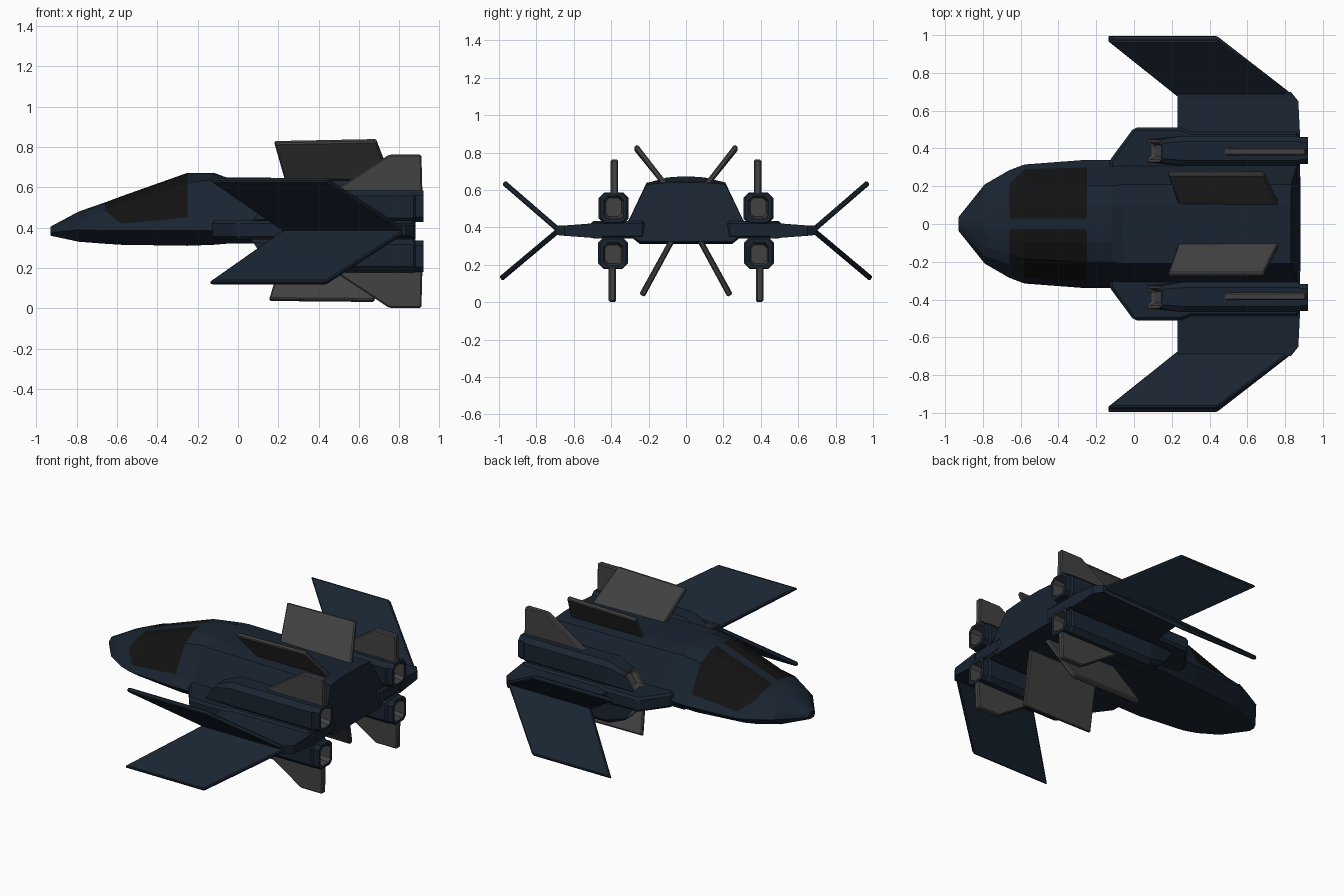
import bpy, bmesh
from mathutils import Vector

if "Cube" in bpy.data.objects:
    bpy.data.objects.remove(bpy.data.objects["Cube"])


def material(name, r, g, b):
    m = bpy.data.materials.new(name)
    m.diffuse_color = (r, g, b, 1)
    m.use_nodes = True
    m.node_tree.nodes["Principled BSDF"].inputs["Base Color"].default_value = m.diffuse_color
    return m


NAVY = material("navy", 0.010, 0.018, 0.031)
GREY = material("dark_grey", 0.055, 0.055, 0.055)
BLACK = material("canopy_black", 0.006, 0.006, 0.006)


def loft(name, rings, mats, paint=None, mirror=True, bevel=0):
    """Skin closed rings of equal length; paint(i, k) gives a material slot (k = -1 for caps)."""
    bm = bmesh.new()
    vs = [[bm.verts.new(p) for p in r] for r in rings]
    n = len(rings[0])
    paint = paint or (lambda i, k: 0)
    for i in range(len(vs) - 1):
        for k in range(n):
            q = (k + 1) % n
            f = bm.faces.new((vs[i][k], vs[i][q], vs[i + 1][q], vs[i + 1][k]))
            f.material_index = paint(i, k)
    for i in (0, len(vs) - 1):
        bm.faces.new(vs[i]).material_index = paint(i, -1)
    bmesh.ops.recalc_face_normals(bm, faces=bm.faces)
    me = bpy.data.meshes.new(name)
    bm.to_mesh(me)
    bm.free()
    ob = bpy.data.objects.new(name, me)
    bpy.context.collection.objects.link(ob)
    for m in mats:
        me.materials.append(m)
    if bevel:
        b = ob.modifiers.new("edge", 'BEVEL')
        b.width, b.segments = bevel, 1
    if mirror:
        ob.modifiers.new("mirror", 'MIRROR').use_axis = (False, True, False)
    return ob


def plate(name, pts, thick, mat, bevel=0.007):
    """Flat panel of a given thickness."""
    p = [Vector(c) for c in pts]
    nrm = (p[1] - p[0]).cross(p[2] - p[0]).normalized() * thick / 2
    return loft(name, [[v - nrm for v in p], [v + nrm for v in p]], [mat], bevel=bevel)


# Fuselage: half sections from the roof rail down to the belly edge
sections = [
    (-0.93, [(.01, .405), (.015, .40), (.02, .395), (.03, .39), (.035, .375), (.02, .36)]),
    (-0.79, [(.03, .48), (.06, .475), (.12, .46), (.17, .435), (.21, .39), (.13, .33)]),
    (-0.66, [(.03, .525), (.09, .52), (.16, .505), (.21, .485), (.285, .385), (.19, .32)]),
    (-0.58, [(.03, .555), (.095, .55), (.18, .52), (.29, .42), (.315, .385), (.21, .315)]),
    (-0.25, [(.03, .672), (.10, .667), (.20, .62), (.30, .45), (.34, .385), (.245, .31)]),
    (-0.12, [(.03, .672), (.10, .667), (.20, .64), (.305, .43), (.34, .385), (.25, .315)]),
    (-0.06, [(.03, .65), (.10, .65), (.21, .64), (.31, .43), (.33, .385), (.25, .32)]),
    (0.83, [(.03, .64), (.10, .64), (.21, .63), (.31, .43), (.33, .385), (.25, .325)]),
]
rings = []
for x, half in sections:
    lean = 0.16 if x > 0.5 else 0  # tail face slants back toward the belly
    full = half + [(-y, z) for y, z in reversed(half)]
    rings.append([(x + lean * (.64 - z), y, z) for y, z in full])
loft("fuselage", rings, [NAVY, BLACK],
     lambda i, k: int(i in (2, 3) and k in (0, 1, 2, 8, 9, 10)), mirror=False)

# Side deck carrying the engines
deck = [(-.13, .22), (-.13, .335), (0, .51), (.25, .51), (.30, .49), (.875, .49), (.88, .22)]
loft("side_deck", [[(x, y, z) for x, y in deck] for z in (.34, .435)], [NAVY], bevel=.015)

# Inner wing, tapering in thickness toward the joint
loft("inner_wing", [
    [(.23, .45, .34), (.88, .45, .34), (.88, .45, .425), (.23, .45, .425)],
    [(.23, .65, .355), (.87, .65, .355), (.87, .65, .41), (.23, .65, .41)],
    [(.23, .70, .36), (.83, .70, .36), (.83, .70, .41), (.23, .70, .41)]], [NAVY])

# Forked, forward-swept outer wings
for name, y, z in (("upper_outer_wing", .975, .64), ("lower_outer_wing", .99, .125)):
    plate(name, [(.23, .68, .385), (-.14, y, z), (.44, y, z), (.84, .68, .385)], .028, NAVY)


def octagon(x, cy, hw, z0, z1, c, s, lean=0):
    """Chamfered box section, measured up (s=1) or down (s=-1) from the wing plane."""
    pts = [(-hw + c, z0), (hw - c, z0), (hw, z0 + c), (hw, z1 - c),
           (hw - c, z1), (-hw + c, z1), (-hw, z1 - c), (-hw, z0 + c)]
    return [(x + lean * (z - z0), cy + y, .382 + s * z) for y, z in pts]


# Engines, tail fins and canted fins, above and below
for side, s, cy in (("upper", 1, .387), ("lower", -1, .39)):
    loft(side + "_engine", [
        octagon(.11, cy, .03, .06, .13, .012, s, .7),
        octagon(.07, cy, .045, .045, .15, .015, s, .7),
        octagon(.06, cy, .06, .035, .16, .02, s, .7),
        octagon(.26, cy, .08, .035, .205, .03, s),
        octagon(.87, cy, .08, .035, .205, .03, s),
        octagon(.88, cy, .07, .045, .203, .025, s),
        octagon(.92, cy, .07, .045, .203, .025, s),
        octagon(.92, cy, .052, .063, .185, .02, s),
        octagon(.85, cy, .042, .075, .175, .018, s)],
        [NAVY, GREY], lambda i, k: int(i < 2 or i > 6))
    plate(side + "_tail_fin", [(x, cy - .004 * s, .382 + s * z) for x, z in
          [(.46, .19), (.75, .38), (.91, .38), (.915, .19)]], .04, GREY)

plate("upper_canted_fin", [(.24, .10, .615), (.18, .27, .825), (.685, .27, .835), (.77, .10, .615)],
      .028, GREY)
plate("lower_canted_fin", [(.24, .075, .33), (.155, .235, .04), (.675, .235, .035), (.76, .075, .33)],
      .03, GREY)
